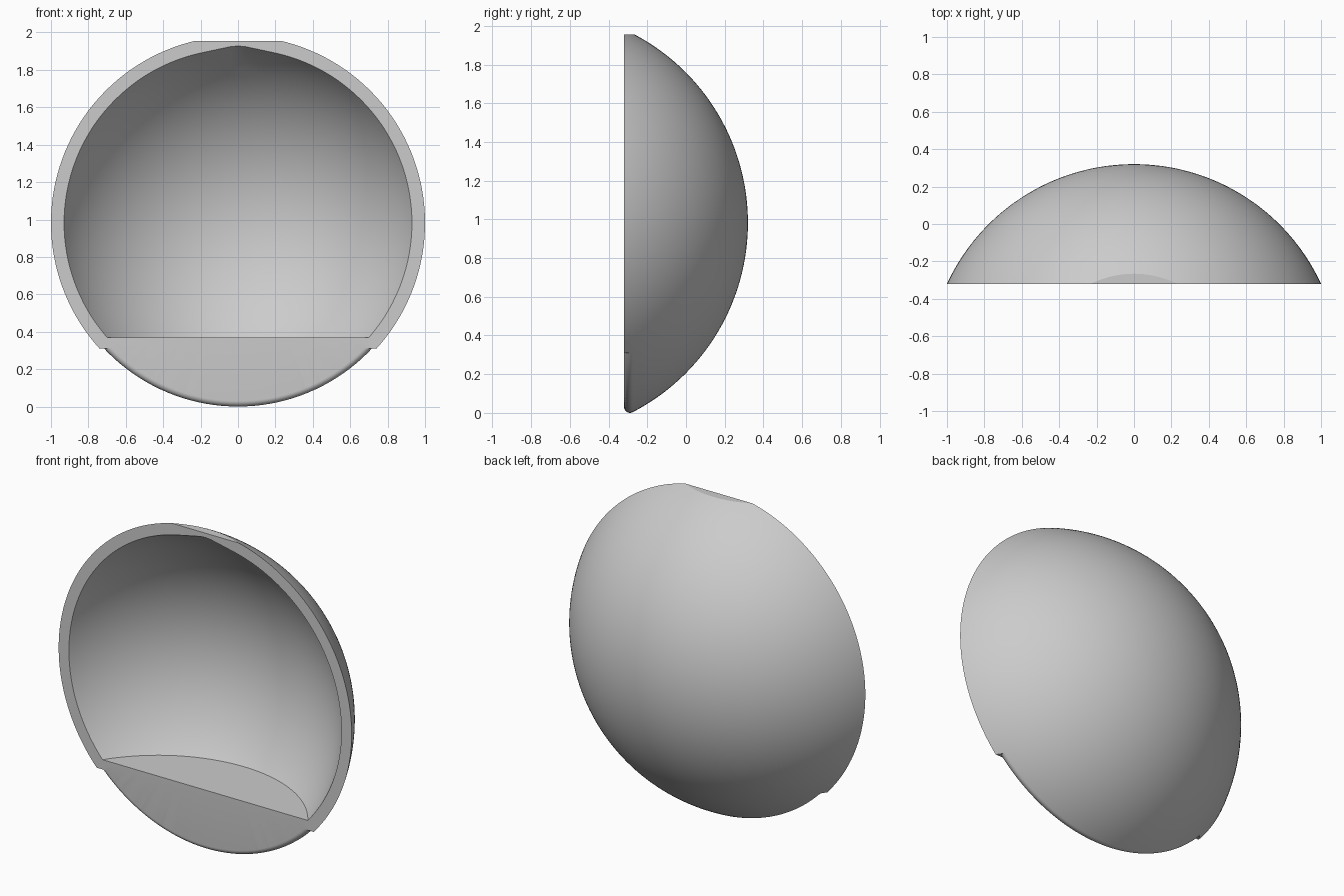
import bpy, bmesh, math
from mathutils import Vector

cube = bpy.data.objects.get("Cube")
if cube:
    bpy.data.objects.remove(cube, do_unlink=True)

FRONT, BACK = -0.32, 0.32          # rim plane and rear pole
MID = 0.982                        # height of the bowl axis
R_OUT = (1 + 0.64 ** 2) / 1.28     # sphere radius for a rim of radius 1
SPHERE_Y = BACK - R_OUT
R_IN = math.hypot(0.93, FRONT - SPHERE_Y)
FILLET = 0.03
SEGMENTS = 144


def arc(radius, cy, cr, start, end, steps):
    """Points (r, y) on an arc; angle 0 points outward, 90 degrees to the rear."""
    angles = [start + (end - start) * i / steps for i in range(steps + 1)]
    return [(cr + radius * math.cos(a), cy + radius * math.sin(a)) for a in angles]


def lathe(profile, closed=False):
    """Revolve (r, y) points around the front-to-back axis."""
    bm = bmesh.new()
    verts = [bm.verts.new((0, y, r)) for r, y in profile]
    pairs = list(zip(verts, verts[1:])) + ([(verts[-1], verts[0])] if closed else [])
    edges = [bm.edges.new(p) for p in pairs]
    bmesh.ops.spin(bm, geom=verts + edges, cent=(0, 0, 0), axis=(0, 1, 0),
                   angle=math.tau, steps=SEGMENTS, use_duplicate=False)
    bmesh.ops.remove_doubles(bm, verts=bm.verts, dist=1e-5)
    bmesh.ops.translate(bm, verts=bm.verts, vec=(0, 0, MID))
    bmesh.ops.recalc_face_normals(bm, faces=bm.faces)
    return bm


def slice_flat(bm, height, up):
    """Remove everything beyond a horizontal plane and cap the cut."""
    cut = bmesh.ops.bisect_plane(bm, geom=bm.verts[:] + bm.edges[:] + bm.faces[:],
                                 plane_co=(0, 0, height), plane_no=(0, 0, up),
                                 clear_outer=True)
    rim = [e for e in cut["geom_cut"] if isinstance(e, bmesh.types.BMEdge)]
    bmesh.ops.edgeloop_fill(bm, edges=rim)
    bmesh.ops.recalc_face_normals(bm, faces=bm.faces)


def finish(bm, name):
    mesh = bpy.data.meshes.new(name)
    bm.to_mesh(mesh)
    bm.free()
    obj = bpy.data.objects.new(name, mesh)
    bpy.context.collection.objects.link(obj)
    return obj


# Outer domed body with a flat on top
rim_angle = math.asin((FRONT - SPHERE_Y) / R_OUT)
dome = arc(R_OUT, SPHERE_Y, 0, rim_angle, math.pi / 2, 48)
dome[-1] = (0, BACK)
bm = lathe([(0, FRONT)] + dome)
slice_flat(bm, 1.955, 1)
bowl = finish(bm, "bowl_shell")

# Hollow with a level floor and a slight peak at the top of the opening
start = math.asin((FRONT - 0.06 - SPHERE_Y) / R_IN)
rim_in = math.asin((FRONT - SPHERE_Y) / R_IN)
hollow = arc(R_IN, SPHERE_Y, 0, start, rim_in, 2) + arc(R_IN, SPHERE_Y, 0, rim_in, math.pi / 2, 48)[1:]
hollow[-1] = (0, hollow[-1][1])
bm = lathe([(0, hollow[0][1])] + hollow)
peak = math.radians(12)
for v in bm.verts:
    radius = math.hypot(v.co.x, v.co.z - MID)
    angle = abs(math.atan2(v.co.x, v.co.z - MID))
    if radius > 0.1 and angle < peak:
        grow = min(math.cos(peak - angle) ** -1, 1.0) if angle == peak else 1 / math.cos(peak - angle)
        fade = max(0, min(1, 1 - (v.co.y - FRONT) / 0.2))
        scale = 1 + (math.cos(angle - peak) ** -1 - 1) * fade
        v.co.x *= scale
        v.co.z = min(MID + (v.co.z - MID) * scale, 1.928)
slice_flat(bm, 0.37, -1)
cavity = finish(bm, "cavity_cutter")

# Rounded lower front edge, ending in a small step on each side
cy = FRONT + FILLET
cr = math.sqrt((R_OUT - FILLET) ** 2 - (cy - SPHERE_Y) ** 2)
tangent = math.atan2(cy - SPHERE_Y, cr)
ring = arc(FILLET, cy, cr, -math.pi / 2, tangent, 10)
ring = [(cr, FRONT - 0.05)] + ring + [(1.1, ring[-1][1] + 0.02), (1.1, FRONT - 0.05)]
bm = lathe(ring, closed=True)
bmesh.ops.bisect_plane(bm, geom=bm.verts[:] + bm.edges[:] + bm.faces[:],
                       plane_co=(0, 0, 0.31), plane_no=(0, 0, 1), clear_outer=True)
bmesh.ops.holes_fill(bm, edges=[e for e in bm.edges if e.is_boundary])
bmesh.ops.recalc_face_normals(bm, faces=bm.faces)
edge_round = finish(bm, "edge_round_cutter")

# Apply both cuts
bpy.context.view_layer.objects.active = bowl
bowl.select_set(True)
for cutter in (cavity, edge_round):
    mod = bowl.modifiers.new("cut", "BOOLEAN")
    mod.operation, mod.solver, mod.object = "DIFFERENCE", "EXACT", cutter
    bpy.ops.object.modifier_apply(modifier=mod.name)
    bpy.data.objects.remove(cutter, do_unlink=True)

# Plain grey material and smooth shading
grey = bpy.data.materials.new("plain_grey")
grey.use_nodes = True
grey.diffuse_color = (0.6, 0.6, 0.6, 1)
grey.node_tree.nodes["Principled BSDF"].inputs["Base Color"].default_value = grey.diffuse_color
bowl.data.materials.clear()
bowl.data.materials.append(grey)
bpy.ops.object.shade_smooth_by_angle(angle=math.radians(25))
